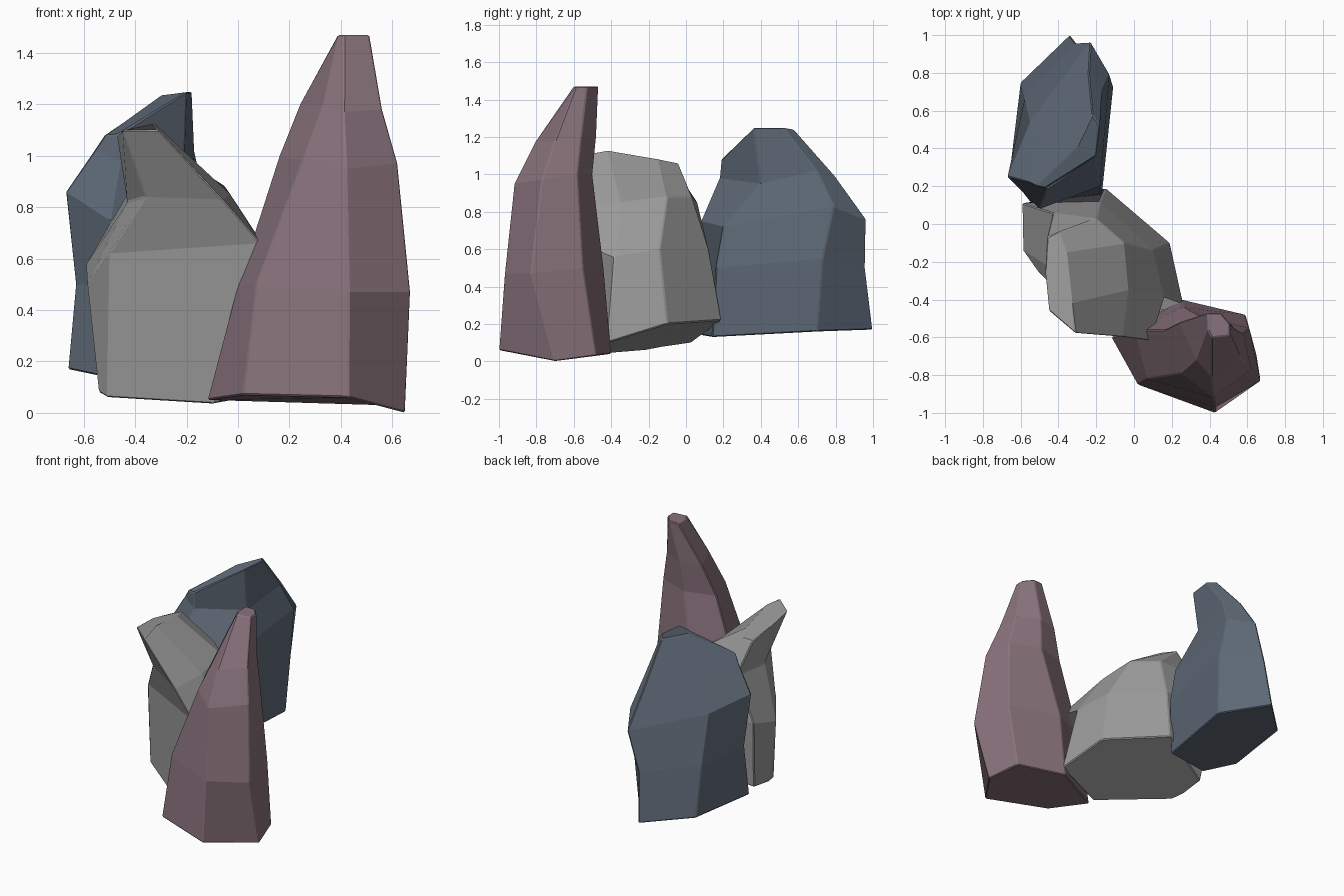
import bpy
import bmesh

default_cube = bpy.data.objects.get("Cube")
if default_cube:
    bpy.data.objects.remove(default_cube, do_unlink=True)


def make_material(name, color):
    material = bpy.data.materials.new(name)
    material.use_nodes = True
    rgba = (*color, 1)
    material.diffuse_color = rgba
    shader = material.node_tree.nodes["Principled BSDF"]
    shader.inputs["Base Color"].default_value = rgba
    return material


def add_chamfer(rock, width):
    """Chip the hard edges with a narrow flat bevel."""
    chamfer = rock.modifiers.new("chipped_edges", "BEVEL")
    chamfer.width = width
    chamfer.segments = 1
    chamfer.limit_method = "ANGLE"
    chamfer.angle_limit = 0.6


def loft_rock(name, rings, material, chamfer_width=0.006):
    """Loft a faceted rock through rings listed from the base to the tip."""
    mesh = bpy.data.meshes.new(name)
    bm = bmesh.new()
    loops = [[bm.verts.new(point) for point in ring] for ring in rings]
    for lower, upper in zip(loops, loops[1:]):
        count = len(lower)
        for i in range(count):
            j = (i + 1) % count
            bm.faces.new((lower[i], lower[j], upper[j], upper[i]))
    bm.faces.new(list(reversed(loops[0])))
    bm.faces.new(loops[-1])
    bmesh.ops.recalc_face_normals(bm, faces=bm.faces[:])
    bm.to_mesh(mesh)
    bm.free()
    mesh.materials.append(material)
    rock = bpy.data.objects.new(name, mesh)
    bpy.context.scene.collection.objects.link(rock)
    add_chamfer(rock, chamfer_width)
    return rock


mauve_stone = make_material("mauve_stone", (.25, .17, .2))
grey_stone = make_material("grey_stone", (.325, .325, .325))
slate_stone = make_material("slate_stone", (.11, .14, .18))

# Tall spire at the front, six sided
spire_rings = [
    [(.43, -1, .06), (.65, -.7, 0), (.59, -.48, .03),
     (.25, -.4, .04), (-.12, -.6, .05), (.02, -.85, .07)],
    [(.43, -.97, .47), (.67, -.83, .47), (.61, -.55, .5),
     (.26, -.44, .5), (0, -.56, .5), (.07, -.82, .5)],
    [(.42, -.92, .95), (.62, -.77, .97), (.58, -.58, 1),
     (.37, -.5, 1), (.16, -.56, 1), (.25, -.79, .98)],
    [(.41, -.81, 1.17), (.56, -.7, 1.18), (.54, -.56, 1.2),
     (.39, -.48, 1.2), (.24, -.52, 1.2), (.33, -.72, 1.2)],
    [(.41, -.6, 1.47), (.51, -.59, 1.47), (.51, -.53, 1.47),
     (.46, -.47, 1.47), (.39, -.47, 1.47), (.39, -.56, 1.47)],
]
loft_rock("front_spire", spire_rings, mauve_stone)

# Middle boulder with an overhanging ridge, seven sided
boulder_rings = [
    [(-.1, -.53, .035), (.26, -.42, .1), (.19, -.1, .2), (-.15, .19, .22),
     (-.54, .03, .1), (-.54, -.13, .08), (-.51, -.22, .06)],
    [(.09, -.62, .66), (.16, -.38, .56), (.1, -.14, .6), (-.18, .12, .6),
     (-.59, .11, .58), (-.585, -.14, .5), (-.5, -.26, .62)],
    [(-.06, -.6, .83), (-.03, -.35, .85), (-.05, -.1, .88), (-.2, .03, .88),
     (-.43, .06, .85), (-.43, -.24, .82), (-.36, -.41, .84)],
    [(-.31, -.58, 1.1), (-.33, -.42, 1.13), (-.36, -.15, 1.08), (-.4, -.04, 1.06),
     (-.46, -.07, 1.04), (-.47, -.25, 1.08), (-.45, -.46, 1.1)],
]
loft_rock("middle_boulder", boulder_rings, grey_stone)

# Slab at the back, six sided with a sloping ridge
slab_rings = [
    [(-.52, .08, .14), (-.2, .14, .13), (-.13, .7, .16),
     (-.34, 1, .17), (-.6, .75, .18), (-.66, .26, .17)],
    [(-.5, .12, .5), (-.17, .16, .5), (-.11, .73, .55),
     (-.31, .96, .5), (-.58, .66, .5), (-.63, .27, .5)],
    [(-.5, .08, .75), (-.18, .2, .72), (-.13, .79, .83),
     (-.23, .965, .76), (-.55, .54, .8), (-.67, .25, .86)],
    [(-.46, .18, .98), (-.21, .4, .95), (-.17, .7, 1.02),
     (-.24, .8, .99), (-.48, .42, 1), (-.56, .22, 1.02)],
    [(-.47, .19, 1.08), (-.2, .36, 1.25), (-.18, .52, 1.25),
     (-.22, .58, 1.24), (-.3, .41, 1.23), (-.52, .2, 1.08)],
]
loft_rock("back_slab", slab_rings, slate_stone)
